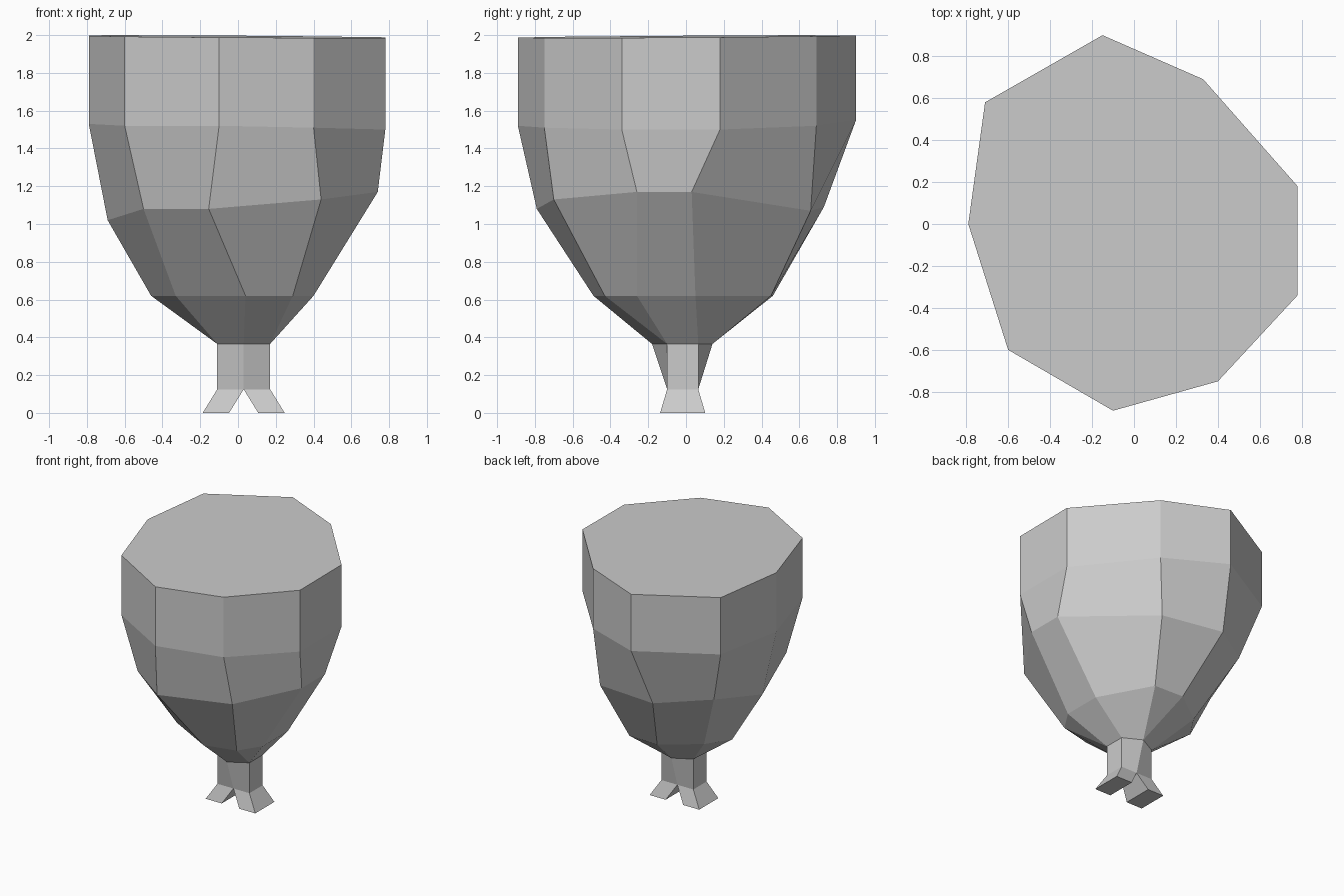
import bpy
import bmesh
from mathutils import Vector

cube = bpy.data.objects.get("Cube")
if cube:
    bpy.data.objects.remove(cube, do_unlink=True)

# One flat grey for the whole model
grey = bpy.data.materials.new("plain_grey")
grey.use_nodes = True
colour = (0.6, 0.6, 0.6, 1.0)
grey.diffuse_color = colour
grey.node_tree.nodes["Principled BSDF"].inputs["Base Color"].default_value = colour


def loft(name, rings, cap_top=False, cap_bottom=False):
    """Skin a stack of rings, listed from top to bottom and clockwise from above.
    Points repeated within a ring collapse their quad into a triangle."""
    bm = bmesh.new()
    known = {}

    def vert(point):
        key = tuple(round(c, 4) for c in point)
        if key not in known:
            known[key] = bm.verts.new(point)
        return known[key]

    def face(verts):
        unique = list(dict.fromkeys(verts))
        if len(unique) > 2:
            bm.faces.new(unique)

    loops = [[vert(p) for p in reversed(ring)] for ring in rings]
    for upper, lower in zip(loops, loops[1:]):
        count = len(upper)
        for i in range(count):
            j = (i + 1) % count
            face([lower[i], lower[j], upper[j], upper[i]])
    if cap_top:
        face(loops[0])
    if cap_bottom:
        face(loops[-1][::-1])

    mesh = bpy.data.meshes.new(name)
    bm.to_mesh(mesh)
    bm.free()
    mesh.materials.append(grey)
    obj = bpy.data.objects.new(name, mesh)
    bpy.context.collection.objects.link(obj)
    return obj


def level(outline, z):
    return [Vector((x, y, z)) for x, y in outline]


# Irregular nine-sided outlines of the bowl, starting at the back
rim_outline = [(-.15, .9), (.33, .69), (.78, .18), (.78, -.34), (.4, -.75),
               (-.1, -.89), (-.6, -.6), (-.79, 0), (-.71, .58)]
shoulder_heights = [1.55, 1.52, 1.5, 1.5, 1.51, 1.52, 1.52, 1.53, 1.55]
belly = [(-.22, .73, 1.09), (.29, .66, 1.07), (.74, .03, 1.17),
         (.74, -.26, 1.17), (.44, -.7, 1.13), (-.155, -.79, 1.08),
         (-.5, -.54, 1.08), (-.69, .03, 1.02), (-.58, .48, 1.12)]
lower_outline = [(-.07, .46), (.18, .45), (.4, .05), (.4, -.26), (.29, -.43),
                 (.04, -.49), (-.33, -.29), (-.46, .08), (-.34, .26)]

# Neck: hexagon at the top, narrowing to a flat-sided rectangle
middle, half_width = .03, .14
right, left = middle + half_width, middle - half_width
front, back = -.1, .065
neck_top = [(middle, .14), (right, back), (right, front),
            (middle, -.18), (left, front), (left, back)]
neck_base = [(x, min(max(y, front), back)) for x, y in neck_top]
neck_z, fork_z, lower_z = .365, .125, .62

# Bowl: slightly tilted rim, straight wall, belly, then gathered to the neck
rim = [Vector((x, y, 1.992 - .006 * x + .006 * y)) for x, y in rim_outline]
shoulder = [Vector((x, y, z)) for (x, y), z in zip(rim_outline, shoulder_heights)]
gather = [neck_top[i] for i in (0, 0, 1, 2, 2, 3, 4, 4, 5)]
loft("bowl", [rim, shoulder, [Vector(p) for p in belly],
              level(lower_outline, lower_z), level(gather, neck_z)], cap_top=True)

loft("neck", [level(neck_top, neck_z), level(neck_base, fork_z)])


# Two splayed feet forking out from the neck
def rectangle(x_min, x_max, y_min, y_max):
    return [(x_min, y_max), (x_max, y_max), (x_max, y_min), (x_min, y_min)]


splay, flare = .077, .037
for name, x_min, x_max, shift in (("left_foot", middle, right, splay),
                                  ("right_foot", left, middle, -splay)):
    top = rectangle(x_min, x_max, front, back)
    sole = rectangle(x_min + shift, x_max + shift, front - flare, back + flare)
    loft(name, [level(top, fork_z), level(sole, 0)], cap_bottom=True)
